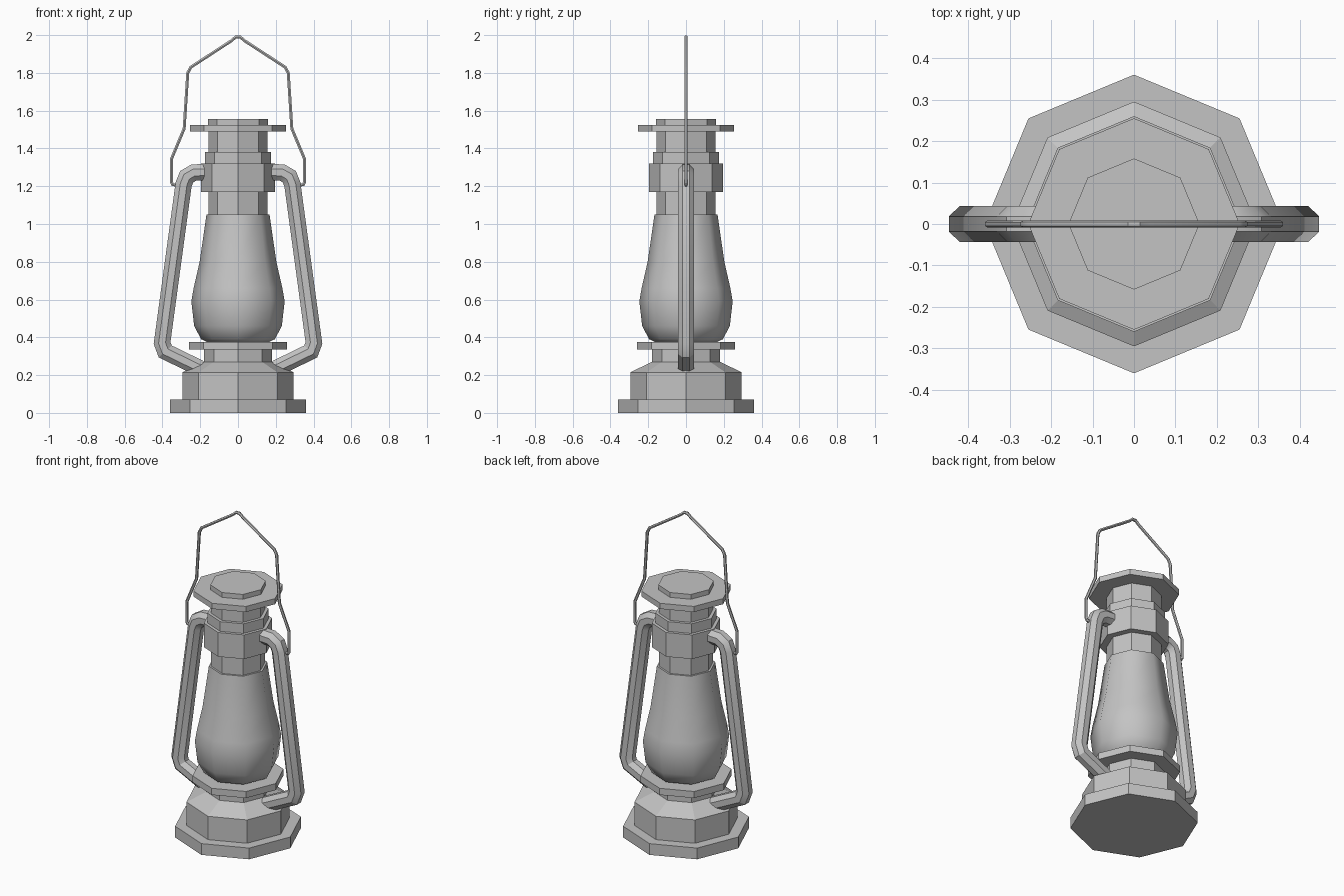
import bpy, bmesh, math
from mathutils import Vector

cube = bpy.data.objects.get("Cube")
if cube:
    bpy.data.objects.remove(cube, do_unlink=True)

grey = bpy.data.materials.new("plain_grey")
grey.use_nodes = True
colour = (0.55, 0.55, 0.55, 1)
grey.diffuse_color = colour
grey.node_tree.nodes["Principled BSDF"].inputs["Base Color"].default_value = colour


def make(name, rings, smooth_angle):
    """Skin a list of vertex rings into a capped solid."""
    bm = bmesh.new()
    loops = [[bm.verts.new(p) for p in ring] for ring in rings]
    n = len(loops[0])
    for a, b in zip(loops, loops[1:]):
        for i in range(n):
            j = (i + 1) % n
            bm.faces.new((a[i], a[j], b[j], b[i]))
    bm.faces.new(loops[0])
    bm.faces.new(loops[-1])
    bmesh.ops.recalc_face_normals(bm, faces=bm.faces)
    mesh = bpy.data.meshes.new(name)
    bm.to_mesh(mesh)
    bm.free()
    mesh.materials.append(grey)
    obj = bpy.data.objects.new(name, mesh)
    bpy.context.collection.objects.link(obj)
    bpy.ops.object.select_all(action='DESELECT')
    obj.select_set(True)
    bpy.context.view_layer.objects.active = obj
    bpy.ops.object.shade_smooth_by_angle(angle=math.radians(smooth_angle))
    return obj


def lathe(name, profile, smooth_angle=20):
    """Octagonal turned part from (radius, height) points."""
    turns = [math.tau * i / 8 for i in range(8)]
    return make(name, [[(r * math.cos(t), r * math.sin(t), z) for t in turns]
                       for r, z in profile], smooth_angle)


def tube(name, path, radius, sides):
    """Mitred tube along (x, z) points in the y = 0 plane."""
    pts = [Vector((x, 0, z)) for x, z in path]
    rings = []
    for i, p in enumerate(pts):
        d_in = (p - pts[max(i - 1, 0)]).normalized()
        d_out = (pts[min(i + 1, len(pts) - 1)] - p).normalized()
        d = (d_in + d_out).normalized()
        side = Vector((-d.z, 0, d.x))
        # Widen the ring at bends so the tube keeps its thickness
        miter = 1 / max(d.dot(d_out if d_out.length else d_in), 0.5)
        ring = []
        for k in range(sides):
            t = math.tau * (k + 0.5) / sides
            ring.append(p + side * radius * miter * math.cos(t)
                        + Vector((0, radius * math.sin(t), 0)))
        rings.append(ring)
    return make(name, rings, 30)


# Base, fuel tank and burner
lathe("base_plate", [(0.36, 0), (0.36, 0.07)])
lathe("fuel_tank", [(0.295, 0.07), (0.295, 0.215), (0.18, 0.27)])
lathe("burner_neck", [(0.18, 0.26), (0.18, 0.335)])
lathe("burner_disc", [(0.26, 0.335), (0.26, 0.376)])

# Globe
lathe("glass_globe", [(0.165, 0.376), (0.195, 0.39), (0.232, 0.46), (0.247, 0.59),
                      (0.235, 0.66), (0.203, 0.80), (0.167, 1.05)], 50)

# Chimney and cap
lathe("chimney_neck", [(0.155, 1.05), (0.155, 1.17)])
lathe("chimney_collar", [(0.195, 1.17), (0.195, 1.32)])
lathe("collar_step", [(0.175, 1.32), (0.175, 1.38)])
lathe("chimney_top", [(0.155, 1.38), (0.155, 1.49)])
lathe("cap_disc", [(0.255, 1.49), (0.255, 1.525)])
lathe("cap_knob", [(0.158, 1.525), (0.158, 1.555)])

# Side frame tubes
frame = [(0.17, 1.275), (0.235, 1.272), (0.272, 1.25), (0.288, 1.21),
         (0.402, 0.37), (0.385, 0.325), (0.2, 0.235)]
for name, s in (("left_frame_tube", 1), ("right_frame_tube", -1)):
    tube(name, [(s * x, z) for x, z in frame], 0.047, 8)

# Wire bail handle
half = [(0.29, 1.205), (0.345, 1.208), (0.352, 1.22), (0.352, 1.345), (0.285, 1.505),
        (0.266, 1.80), (0.25, 1.83), (0.035, 1.97), (0.012, 1.99)]
tube("bail_handle", half + [(-x, z) for x, z in reversed(half)], 0.009, 6)
